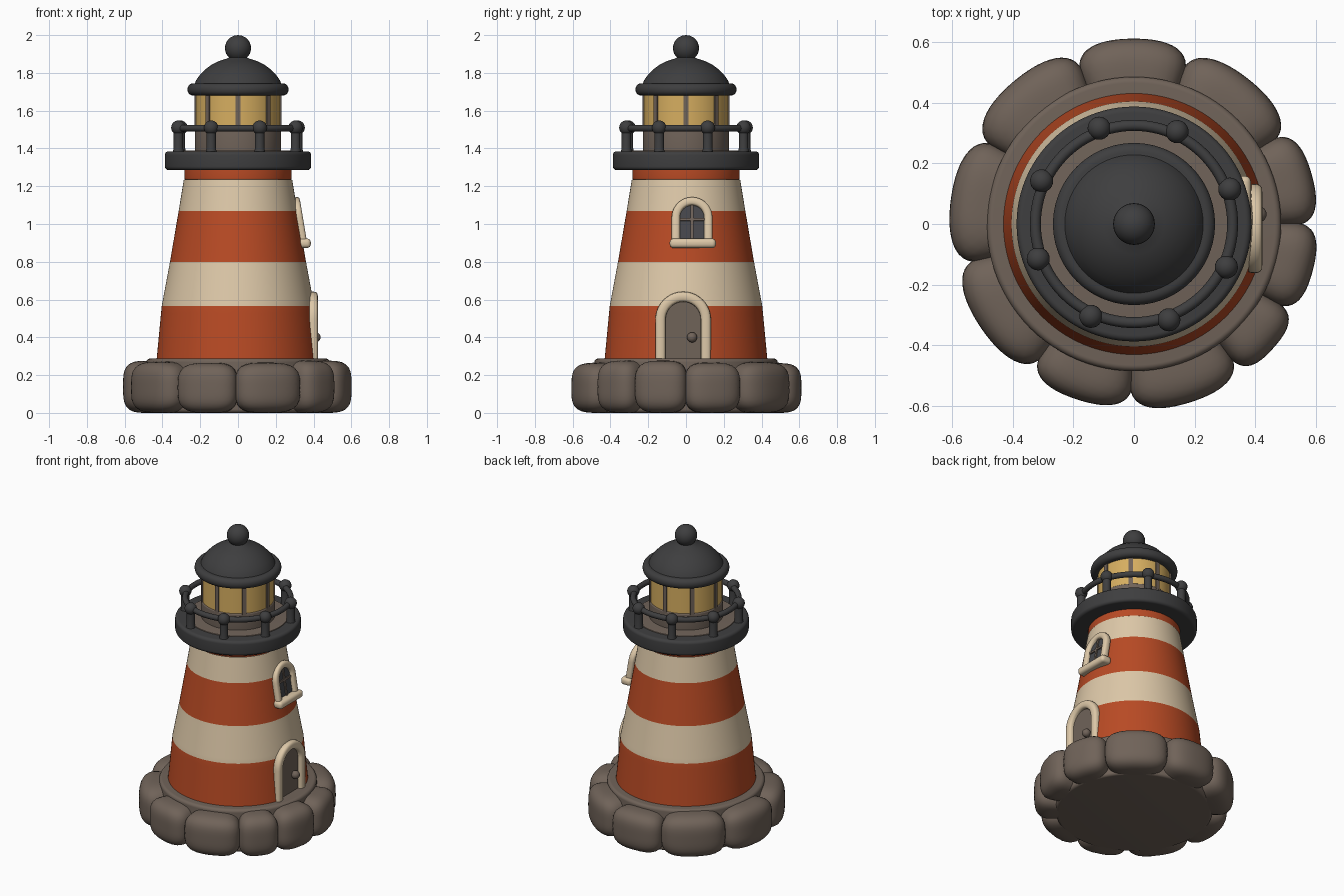
import bpy, bmesh, math, random
from mathutils import Matrix, Vector

random.seed(4)
cube = bpy.data.objects.get("Cube")
if cube:
    bpy.data.objects.remove(cube, do_unlink=True)


def material(name, *srgb):
    rgb = [((c / 255 + 0.055) / 1.055) ** 2.4 for c in srgb]
    m = bpy.data.materials.new(name)
    m.use_nodes = True
    m.diffuse_color = (*rgb, 1)
    m.node_tree.nodes["Principled BSDF"].inputs["Base Color"].default_value = (*rgb, 1)
    return m


RED = material("brick red", 184, 74, 36)
CREAM = material("cream", 221, 200, 168)
STONE = material("brown stone", 112, 99, 89)
IRON = material("dark iron", 62, 62, 63)
GLOW = material("lamp yellow", 214, 174, 96)
PANE = material("window slate", 70, 71, 75)


def finish(name, bm, *mats, matrix=None, angle=40):
    bmesh.ops.recalc_face_normals(bm, faces=bm.faces)
    mesh = bpy.data.meshes.new(name)
    bm.to_mesh(mesh)
    bm.free()
    ob = bpy.data.objects.new(name, mesh)
    bpy.context.collection.objects.link(ob)
    for m in mats:
        mesh.materials.append(m)
    if matrix:
        ob.matrix_world = matrix
    bpy.ops.object.select_all(action="DESELECT")
    ob.select_set(True)
    bpy.context.view_layer.objects.active = ob
    bpy.ops.object.shade_smooth_by_angle(angle=math.radians(angle))
    return ob


def lathe(profile, steps=96):
    """Spin an (r, z) profile about the z axis."""
    bm = bmesh.new()
    vs = [bm.verts.new((r, 0, z)) for r, z in profile]
    es = [bm.edges.new(p) for p in zip(vs, vs[1:])]
    bmesh.ops.spin(bm, geom=vs + es, axis=(0, 0, 1), cent=(0, 0, 0),
                   angle=math.tau, steps=steps, use_duplicate=False)
    bmesh.ops.remove_doubles(bm, verts=bm.verts, dist=1e-4)
    return bm


def slab(r, z0, z1, c):
    """Disc profile with rounded rims of radius c."""
    arc = [(r - c + c * math.cos(a), c * math.sin(a))
           for a in [math.pi / 2 * i / 6 for i in range(7)]]
    low = [(x, z0 + c - s) for x, s in reversed(arc)]
    high = [(x, z1 - c + s) for x, s in arc]
    return [(0, z0)] + low + high + [(0, z1)]


def ball(name, r, loc, mat):
    bm = bmesh.new()
    bmesh.ops.create_uvsphere(bm, u_segments=24, v_segments=14, radius=r)
    return finish(name, bm, mat, matrix=Matrix.Translation(loc))


def box(name, size, mat, matrix, bevel=0):
    bm = bmesh.new()
    bmesh.ops.create_cube(bm, size=1, matrix=Matrix.Diagonal((*size, 1)))
    if bevel:
        bmesh.ops.bevel(bm, geom=bm.edges[:], offset=bevel, segments=4,
                        profile=0.5, affect="EDGES")
    return finish(name, bm, mat, matrix=matrix)


def arch(half, spring):
    """Round-headed outline in the local yz plane, starting at z = 0."""
    head = [(half * math.cos(math.pi * i / 20), spring + half * math.sin(math.pi * i / 20))
            for i in range(21)]
    return [Vector((0, y, z)) for y, z in [(half, 0)] + head + [(-half, 0)]]


def arch_panel(name, half, spring, mat, matrix):
    bm = bmesh.new()
    face = bm.faces.new([bm.verts.new(p) for p in arch(half, spring)])
    out = bmesh.ops.extrude_face_region(bm, geom=[face])["geom"]
    bmesh.ops.translate(bm, vec=(-0.03, 0, 0),
                        verts=[v for v in out if isinstance(v, bmesh.types.BMVert)])
    finish(name, bm, mat, matrix=matrix)


def arch_frame(name, half, spring, thick, matrix):
    """Soft-edged moulding swept along the arch outline."""
    path = arch(half, spring)
    centre = Vector((0, 0, spring))
    bm = bmesh.new()
    rings = []
    for p in path:
        out = (p - centre) if p.z > spring else Vector((0, p.y, 0))
        out.normalize()
        ring = []
        for k in range(16):
            a = math.tau * k / 16
            c, s = math.cos(a), math.sin(a)
            c, s = [math.copysign(abs(t) ** 0.7, t) for t in (c, s)]
            ring.append(bm.verts.new(p + (out * c + Vector((1, 0, 0)) * s) * thick))
        rings.append(ring)
    for a, b in zip(rings, rings[1:]):
        for k in range(16):
            j = (k + 1) % 16
            bm.faces.new((a[k], a[j], b[j], b[k]))
    bm.faces.new(rings[0])
    bm.faces.new(rings[-1])
    finish(name, bm, CREAM, matrix=matrix)


# Stone footing ringed by bulging boulders
finish("footing", lathe(slab(0.485, 0, 0.288, 0.02)), STONE)
gaps = [0, 31, 72, 109, 151, 193, 235, 269, 306, 331, 360]
for i, (a0, a1) in enumerate(zip(gaps, gaps[1:])):
    bm = bmesh.new()
    bmesh.ops.create_icosphere(bm, subdivisions=4, radius=1)
    mid, half = math.radians((a0 + a1) / 2), math.radians((a1 - a0) / 2 + 0.8)
    top, reach = random.uniform(0.262, 0.28), random.uniform(0.135, 0.145)
    for v in bm.verts:
        n = 3.6
        p = v.co / sum(abs(t) ** n for t in v.co) ** (1 / n)
        a, r = mid + p.x * half, 0.472 + p.y * reach
        v.co = (r * math.cos(a), r * math.sin(a), top / 2 * (1 + p.z))
    finish(f"boulder_{i + 1}", bm, STONE, angle=80)

# Tapered striped tower, flattened behind the door
shape = [(0.432, 0.27), (0.404, 0.565), (0.36, 0.8), (0.314, 1.07), (0.287, 1.235)]
profile = []
for (r0, z0), (r1, z1) in zip(shape, shape[1:]):
    profile += [(r0 + (r1 - r0) * k / 8, z0 + (z1 - z0) * k / 8) for k in range(8)]
bm = lathe(profile + [shape[-1]], 128)
DOOR_Y = -0.015
for v in bm.verts:
    if abs(v.co.y - DOOR_Y) < 0.125 and v.co.z < 0.61 and v.co.x > 0:
        v.co.x = min(v.co.x, 0.388)
for f in bm.faces:
    z = f.calc_center_median().z
    f.material_index = 1 if 0.565 < z < 0.8 or z > 1.07 else 0
finish("tower", bm, RED, CREAM)
finish("tower_collar", lathe(slab(0.283, 1.235, 1.3, 0.006)), RED)

# Door
door = Matrix.Translation((0.396, DOOR_Y, 0.283))
arch_panel("door", 0.112, 0.21, STONE, door)
arch_frame("door_frame", 0.12, 0.212, 0.027, door)
ball("door_knob", 0.027, (0.41, 0.032, 0.4), STONE)

# Window leaning with the wall
lean = Matrix.Translation((0.344, 0.032, 0.9)) @ Matrix.Rotation(math.radians(-9.5), 4, "Y")
arch_panel("window_pane", 0.086, 0.135, PANE, lean)
arch_frame("window_frame", 0.086, 0.137, 0.022, lean)
for name, size, z in (("upright", (0.012, 0.014, 0.215), 0.11),
                      ("crossbar", (0.012, 0.16, 0.014), 0.125)):
    box("window_" + name, size, STONE, lean @ Matrix.Translation((0.002, 0, z)))
box("window_sill", (0.075, 0.245, 0.05), CREAM,
    Matrix.Translation((0.348, 0.036, 0.898)), bevel=0.02)

# Gallery deck, posts and railing
finish("gallery", lathe(slab(0.387, 1.285, 1.385, 0.02)), IRON)
finish("gallery_floor", lathe(slab(0.312, 1.37, 1.39, 0.003)), STONE)
for i in range(8):
    a = math.radians(20 + 45 * i)
    x, y = 0.336 * math.cos(a), 0.336 * math.sin(a)
    bm = lathe([(0.031, 1.375), (0.025, 1.4), (0.025, 1.5)], 20)
    finish(f"post_{i + 1}", bm, IRON, matrix=Matrix.Translation((x, y, 0)))
    ball(f"post_cap_{i + 1}", 0.038, (x, y, 1.51), IRON)
ring = [(0.325 + 0.018 * math.cos(math.tau * k / 12), 1.507 + 0.018 * math.sin(math.tau * k / 12))
        for k in range(13)]
finish("railing", lathe(ring), IRON)

# Lantern room
finish("lantern_base", lathe(slab(0.228, 1.37, 1.5, 0.008)), STONE)
finish("lantern_glass", lathe([(0.222, 1.49), (0.222, 1.69)]), GLOW)
for i in range(8):
    turn = Matrix.Rotation(math.radians(45 * i), 4, "Z")
    box(f"glazing_bar_{i + 1}", (0.02, 0.027, 0.2), STONE,
        turn @ Matrix.Translation((0.219, 0, 1.59)))

# Domed roof with ball finial
finish("roof_brim", lathe(slab(0.267, 1.68, 1.745, 0.03)), IRON)
dome = [(0.232, 1.735), (0.222, 1.76), (0.203, 1.788), (0.175, 1.817), (0.14, 1.843),
        (0.1, 1.863), (0.055, 1.877), (0.036, 1.89), (0.0, 1.893)]
finish("roof_dome", lathe(dome), IRON, angle=60)
ball("roof_ball", 0.069, (0, 0, 1.931), IRON)
